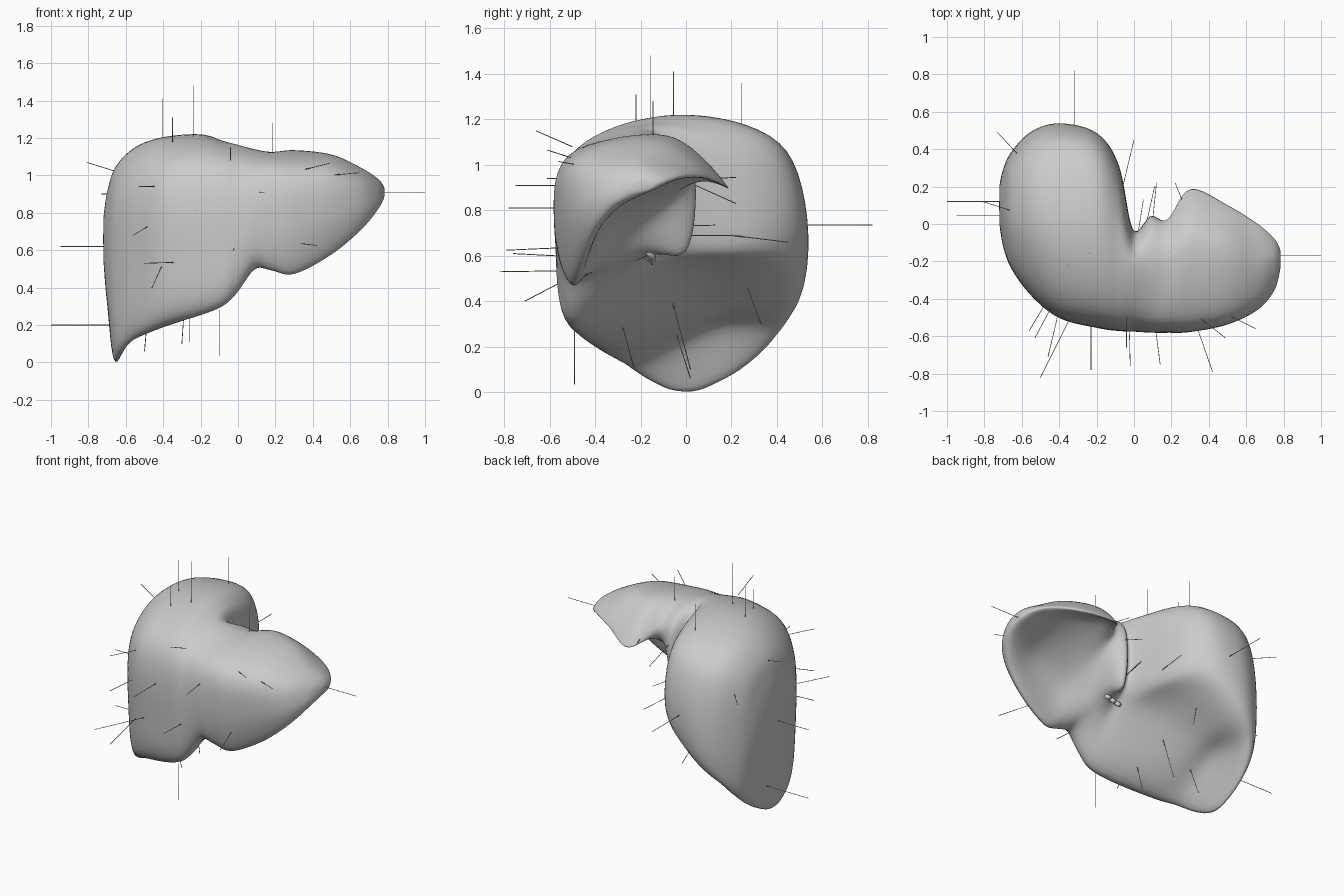
import bpy, bmesh
from mathutils import Vector

N_SUB, X_SUB = 10, 8


def catmull(a, b, c, d, t):
    return 0.5 * (2 * b + (c - a) * t + (2 * a - 5 * b + 4 * c - d) * t * t
                  + (3 * b - a - 3 * c + d) * t ** 3)


def section(x, *yz):
    """Closed smooth ring in the plane x, order: low edge, front, shoulder, top, back, back low, underside."""
    p = [Vector((x, y, z)) for y, z in yz]
    n = len(p)
    return [catmull(p[i - 1], p[i], p[(i + 1) % n], p[(i + 2) % n], k / N_SUB)
            for i in range(n) for k in range(N_SUB)]


# right lobe rings, tall and deep
rings = [
    section(-.72, (.03, .56), (.0, .64), (.02, .72), (.1, .77), (.18, .73), (.2, .65), (.12, .56)),
    section(-.70, (-.04, .34), (-.11, .5), (-.1, .76), (.07, .91), (.26, .8), (.28, .5), (.12, .33)),
    section(-.655, (-.16, .09), (-.23, .42), (-.21, .87), (.05, 1.045), (.34, .9), (.36, .27), (.06, .005)),
    section(-.55, (-.28, .13), (-.37, .48), (-.34, .96), (.03, 1.15), (.42, 1.0), (.47, .35), (.12, .27)),
    section(-.4, (-.38, .19), (-.49, .53), (-.45, 1.02), (-.02, 1.205), (.45, 1.05), (.51, .47), (.1, .35)),
    section(-.2, (-.455, .25), (-.55, .57), (-.49, 1.05), (-.05, 1.22), (.4, 1.08), (.455, .61), (.0, .5)),
    section(-.08, (-.49, .3), (-.57, .6), (-.51, 1.04), (-.12, 1.185), (.25, 1.04), (.28, .66), (-.1, .56)),
]
# middle groove and left lobe rings, thinning to a curved leaf
rings += [
    section(-.005, (-.5, .37), (-.575, .68), (-.51, 1.03), (-.2, 1.165), (-.05, 1.02), (-.05, .72), (-.2, .58)),
    section(.09, (-.5, .5), (-.58, .74), (-.52, 1.03), (-.2, 1.14), (.025, 1.0), (.01, .63), (-.18, .61)),
    section(.18, (-.5, .49), (-.58, .74), (-.52, 1.04), (-.17, 1.125), (.02, 1.0), (-.05, .85), (-.27, .67)),
    section(.3, (-.49, .47), (-.575, .75), (-.51, 1.04), (-.08, 1.13), (.185, .9), (.05, .935), (-.33, .73)),
    section(.5, (-.455, .575), (-.535, .79), (-.48, 1.03), (-.13, 1.11), (.1, .95), (-.04, .94), (-.33, .8)),
    section(.66, (-.41, .71), (-.46, .83), (-.41, .98), (-.2, 1.04), (.0, .96), (-.1, .915), (-.29, .82)),
    section(.75, (-.33, .82), (-.355, .87), (-.3, .95), (-.18, .98), (-.08, .94), (-.12, .9), (-.23, .855)),
    section(.783, (-.23, .885), (-.24, .9), (-.22, .925), (-.18, .935), (-.14, .92), (-.145, .9), (-.18, .885)),
]


def to_object(name, bm):
    bmesh.ops.recalc_face_normals(bm, faces=bm.faces)
    me = bpy.data.meshes.new(name)
    bm.to_mesh(me)
    bm.free()
    me.polygons.foreach_set("use_smooth", [True] * len(me.polygons))
    ob = bpy.data.objects.new(name, me)
    bpy.context.collection.objects.link(ob)
    return ob


# liver body: loft through the rings, closed by rounded ends
bm = bmesh.new()
loft = []
last = len(rings) - 1
for i in range(last):
    a, b, c, d = rings[max(i - 1, 0)], rings[i], rings[i + 1], rings[min(i + 2, last)]
    for k in range(X_SUB):
        loft.append([catmull(*q, k / X_SUB) for q in zip(a, b, c, d)])
loft.append(rings[-1])
vs = [[bm.verts.new((p.x, p.y, max(p.z, 0))) for p in r] for r in loft]
m = len(vs[0])
for r, s in zip(vs, vs[1:]):
    for j in range(m):
        bm.faces.new((r[j], r[(j + 1) % m], s[(j + 1) % m], s[j]))
for ring, tip in ((vs[0], (-.722, .1, .66)), (vs[-1], (.787, -.185, .907))):
    t = bm.verts.new(tip)
    for j in range(m):
        bm.faces.new((ring[j], ring[(j + 1) % m], t))
body = to_object("liver_body", bm)
mod = body.modifiers.new("soften", 'SMOOTH')
mod.factor, mod.iterations = 0.5, 4


def rods(name, segments, radius, sides):
    bm = bmesh.new()
    for a, b in segments:
        a, b = Vector(a), Vector(b)
        d = b - a
        mat = d.to_track_quat('Z', 'Y').to_matrix().to_4x4()
        mat.translation = (a + b) / 2
        bmesh.ops.create_cone(bm, cap_ends=True, segments=sides, radius1=radius,
                              radius2=radius, depth=d.length, matrix=mat)
    return to_object(name, bm)


# pointer lines around the front, sides and top
rods("outer_pointers", [
    ((1, -.17, .91), (.78, -.17, .91)), ((-1, .12, .2), (-.66, .12, .2)),
    ((-.95, .045, .62), (-.71, .045, .62)), ((-.32, .82, .735), (-.32, .53, .735)),
    ((-.81, .12, 1.07), (-.65, .07, 1.02)), ((-.73, .49, .9), (-.61, .36, .9)),
    ((-.35, -.22, 1.31), (-.35, -.22, 1.17)), ((-.24, -.155, 1.48), (-.24, -.155, 1.2)),
    ((.185, -.145, 1.28), (.185, -.145, 1.1)), ((-.405, -.055, 1.41), (-.405, -.055, 1.19)),
    ((-.24, .245, 1.36), (-.24, .245, 1.15)), ((-.04, -.66, 1.15), (-.04, -.5, 1.08)),
    ((.65, -.56, 1.015), (.49, -.48, 1.0)), ((.49, -.61, 1.065), (.35, -.5, 1.03)),
    ((.42, -.79, .625), (.34, -.56, .635)), ((.14, -.75, .91), (.115, -.56, .91)),
    ((-.02, -.76, .61), (-.025, -.57, .6)), ((-.23, -.78, .81), (-.23, -.54, .81)),
    ((-.5, -.82, .53), (-.34, -.5, .535)), ((-.46, -.71, .4), (-.41, -.5, .51)),
    ((-.56, -.57, .68), (-.47, -.42, .735)), ((-.53, -.61, .94), (-.44, -.44, .94)),
], .002, 6)
# pointer lines to the underside and back
rods("under_pointers", [
    ((-.1, -.49, .035), (-.1, -.49, .28)), ((0, .45, .66), (-.06, .2, .69)),
    ((.12, .22, .83), (.1, .02, .92)), ((.11, .2, .69), (.07, .02, .69)),
    ((.05, .13, .735), (.02, -.06, .73)), ((.22, .22, .945), (.26, .12, .94)),
    ((-.2, .33, .3), (-.27, .27, .46)), ((-.26, -.23, .11), (-.26, -.29, .33)),
    ((-.5, .02, .06), (-.48, -.05, .28)), ((-.3, .02, .1), (-.28, -.06, .4)),
], .002, 6)
# vessel stubs at the underside
rods("vessel_stubs", [((x, -.14, z), (x, -.21, z + .06))
                      for x, z in ((.0, .57), (.04, .58), (.08, .59))], .014, 16)
